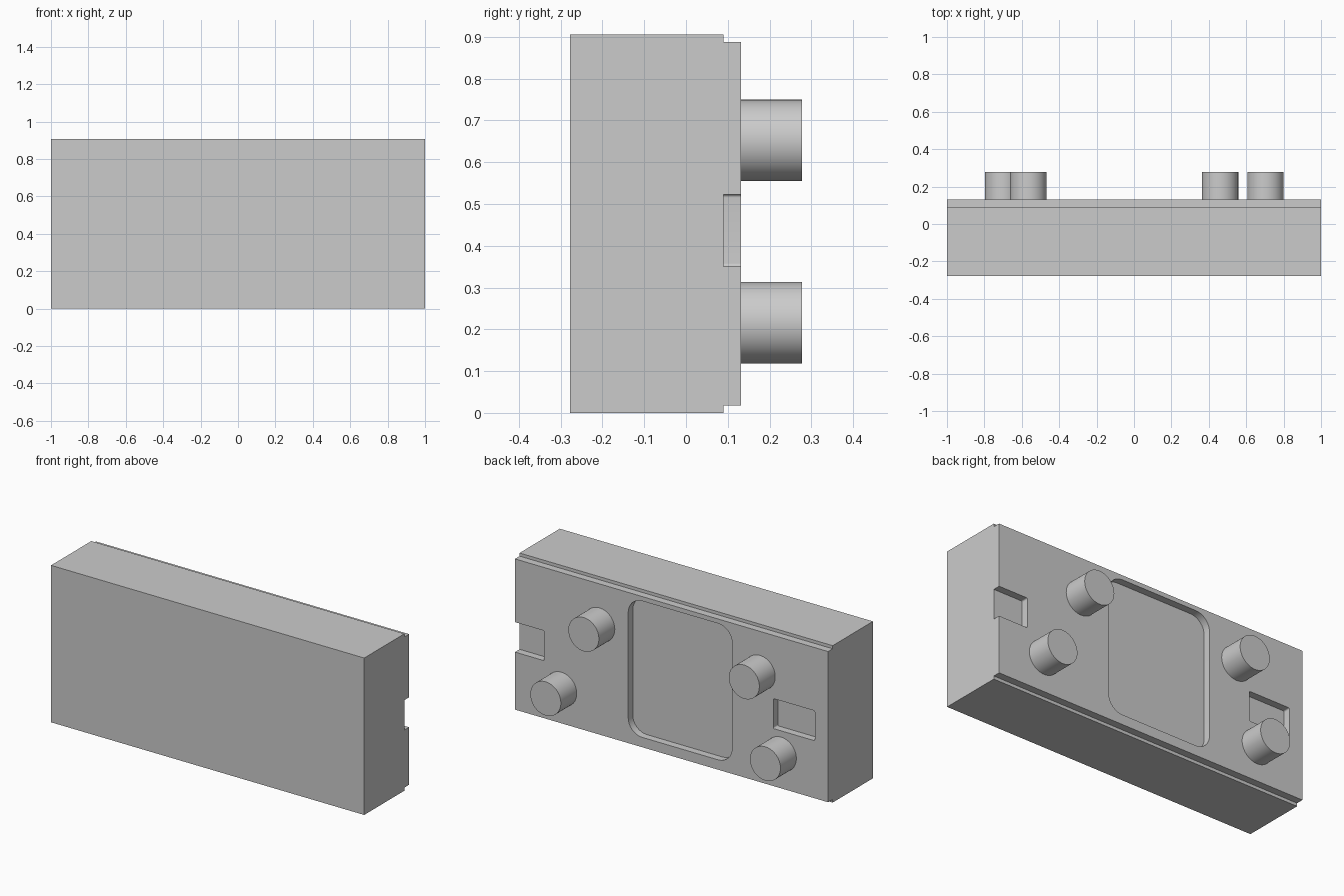
import bpy, bmesh
from math import sin, cos, pi, radians

cube = bpy.data.objects.get("Cube")
if cube:
    bpy.data.objects.remove(cube, do_unlink=True)

# Single grey material
grey = bpy.data.materials.new("plain grey")
grey.use_nodes = True
grey.diffuse_color = (0.6, 0.6, 0.6, 1)
grey.node_tree.nodes["Principled BSDF"].inputs["Base Color"].default_value = (0.6, 0.6, 0.6, 1)

FRONT, STEP, BACK, PEG_END = -0.277, 0.09, 0.132, 0.277
HEIGHT, LIP = 0.906, 0.018


def extrude(name, points, offset):
    """Closed solid made by pushing a flat outline along an offset."""
    bm = bmesh.new()
    face = bm.faces.new([bm.verts.new(p) for p in points])
    result = bmesh.ops.extrude_face_region(bm, geom=[face], use_keep_orig=True)
    moved = [v for v in result["geom"] if isinstance(v, bmesh.types.BMVert)]
    bmesh.ops.translate(bm, verts=moved, vec=offset)
    bmesh.ops.recalc_face_normals(bm, faces=bm.faces)
    mesh = bpy.data.meshes.new(name)
    bm.to_mesh(mesh)
    bm.free()
    mesh.materials.append(grey)
    obj = bpy.data.objects.new(name, mesh)
    bpy.context.collection.objects.link(obj)
    return obj


def select(obj):
    bpy.ops.object.select_all(action="DESELECT")
    obj.select_set(True)
    bpy.context.view_layer.objects.active = obj


def rounded_rect(x0, x1, z0, z1, r, y, steps=8):
    corners = [(x1 - r, z1 - r), (x0 + r, z1 - r), (x0 + r, z0 + r), (x1 - r, z0 + r)]
    points = []
    for quarter, (cx, cz) in enumerate(corners):
        for i in range(steps + 1):
            a = pi / 2 * (quarter + i / steps)
            points.append((cx + r * cos(a), y, cz + r * sin(a)))
    return points


# Block with a raised back face, stepped along its top and bottom
profile = [(FRONT, 0), (STEP, 0), (STEP, LIP), (BACK, LIP),
           (BACK, HEIGHT - LIP), (STEP, HEIGHT - LIP), (STEP, HEIGHT), (FRONT, HEIGHT)]
body = extrude("body", [(-1, y, z) for y, z in profile], (2, 0, 0))

# Shallow recesses in the back: large pocket, closed slot, slot open at the end
recesses = {
    "pocket_cutter": (-0.387, 0.277, 0.075, 0.862, 0.09),
    "closed_slot_cutter": (-0.915, -0.65, 0.35, 0.523, 0.008),
    "open_slot_cutter": (0.813, 1.1, 0.35, 0.523, 0.008),
}
for name, (x0, x1, z0, z1, r) in recesses.items():
    cutter = extrude(name, rounded_rect(x0, x1, z0, z1, r, STEP), (0, 0.1, 0))
    cutter.hide_render = True
    select(body)
    cut = body.modifiers.new(name, "BOOLEAN")
    cut.operation = "DIFFERENCE"
    cut.solver = "EXACT"
    cut.object = cutter
    bpy.ops.object.modifier_apply(modifier=cut.name)
    bpy.data.objects.remove(cutter, do_unlink=True)
select(body)
bpy.ops.object.shade_smooth_by_angle(angle=radians(30))

# Four round pegs on the back
pegs = {
    "upper_left_peg": (0.46, 0.652),
    "lower_left_peg": (0.703, 0.216),
    "upper_right_peg": (-0.565, 0.652),
    "lower_right_peg": (-0.7, 0.216),
}
for name, (x, z) in pegs.items():
    bpy.ops.mesh.primitive_cylinder_add(
        vertices=64, radius=0.0975, depth=PEG_END - BACK,
        location=(x, (PEG_END + BACK) / 2, z), rotation=(pi / 2, 0, 0))
    peg = bpy.context.object
    peg.name = name
    peg.data.materials.append(grey)
    bpy.ops.object.shade_smooth_by_angle(angle=radians(30))
